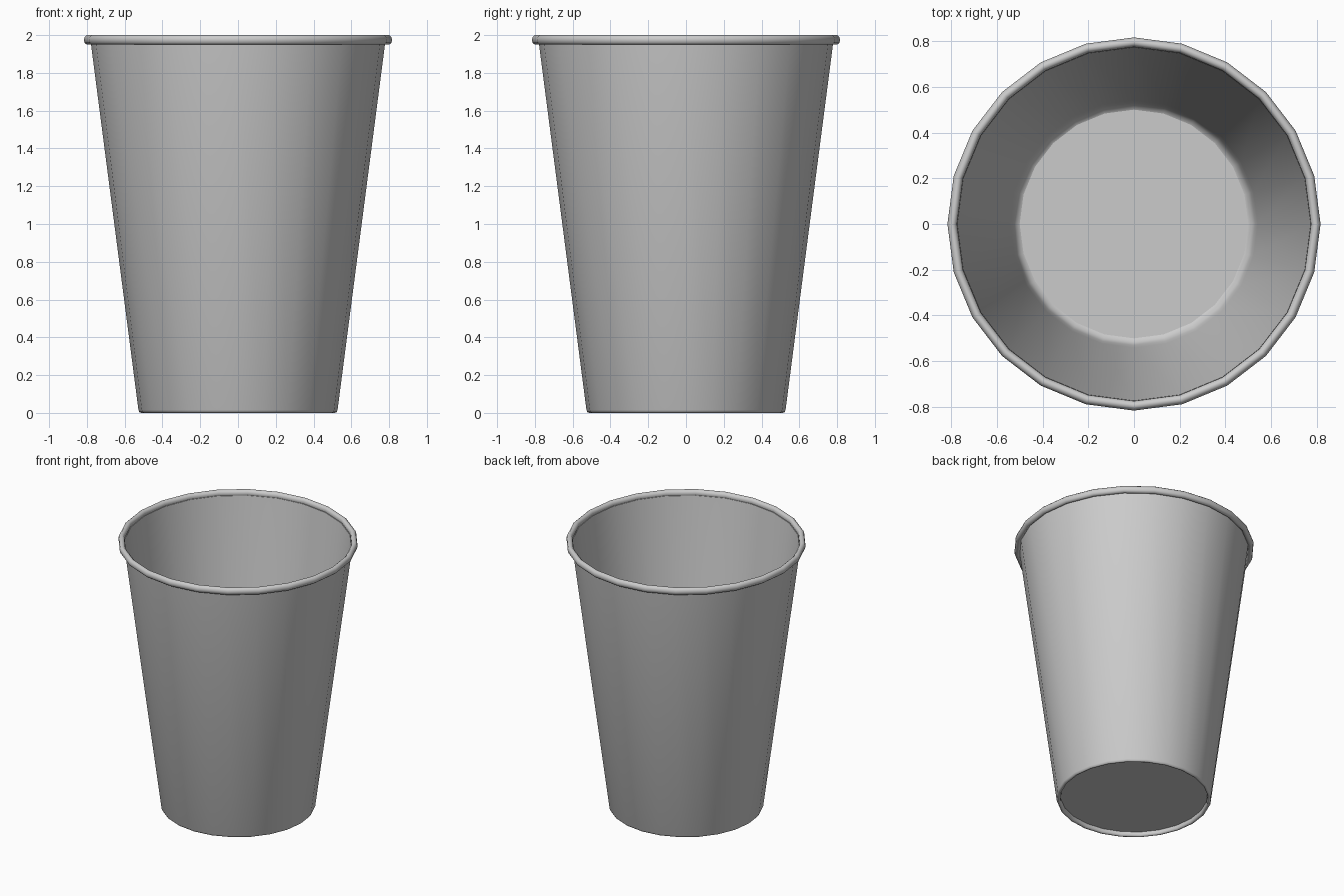
import bpy, bmesh, math

if "Cube" in bpy.data.objects:
    bpy.data.objects.remove(bpy.data.objects["Cube"])

SIDES = 24


def lathe(name, profile, closed=False, cap_ends=False, angle=50):
    """Revolve an (r, z) profile about the z axis."""
    bm = bmesh.new()
    rings = []
    for r, z in profile:
        rings.append([bm.verts.new((r * math.cos(2 * math.pi * i / SIDES),
                                    r * math.sin(2 * math.pi * i / SIDES), z))
                      for i in range(SIDES)])
    pairs = list(zip(rings, rings[1:]))
    if closed:
        pairs.append((rings[-1], rings[0]))
    for a, b in pairs:
        for i in range(SIDES):
            j = (i + 1) % SIDES
            bm.faces.new((a[i], a[j], b[j], b[i]))
    if cap_ends:
        bm.faces.new(rings[0])
        bm.faces.new(rings[-1])
    bmesh.ops.recalc_face_normals(bm, faces=bm.faces)
    mesh = bpy.data.meshes.new(name)
    bm.to_mesh(mesh)
    bm.free()
    obj = bpy.data.objects.new(name, mesh)
    bpy.context.collection.objects.link(obj)
    bpy.ops.object.select_all(action='DESELECT')
    obj.select_set(True)
    bpy.context.view_layer.objects.active = obj
    bpy.ops.object.shade_smooth_by_angle(angle=math.radians(angle))
    return obj


# Tapered thin wall with a rounded foot and a small inner fillet
lathe("cup_wall", [
    (0.780, 1.965), (0.527, 0.015), (0.522, 0.004), (0.513, 0.0),
    (0.504, 0.004), (0.500, 0.015), (0.500, 0.042),
    (0.516, 0.050), (0.530, 0.085), (0.541, 0.15), (0.773, 1.965),
], closed=True)

# Floor, slightly recessed above the foot
lathe("cup_floor", [(0.501, 0.032), (0.501, 0.042)], cap_ends=True)

# Rolled rim
rim_r, rim_z, rim_w, rim_h = 0.795, 1.975, 0.021, 0.025
lathe("rolled_rim", [
    (rim_r + rim_w * math.cos(2 * math.pi * k / 10),
     rim_z + rim_h * math.sin(2 * math.pi * (k + 0.0) / 10) / math.sin(0.4 * math.pi))
    for k in range(10)
], closed=True)
